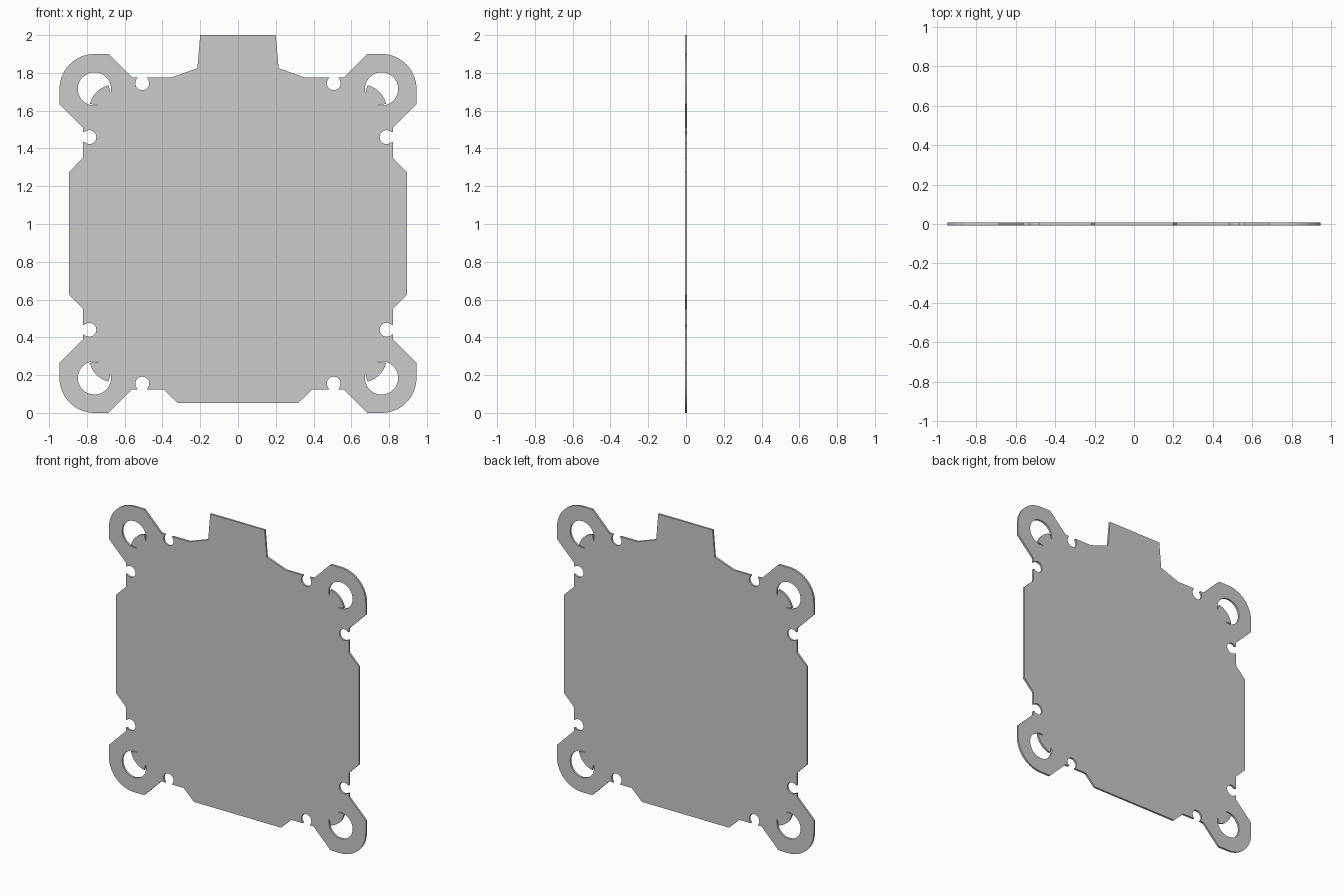
import bpy
from math import sin, cos, asin, degrees, radians, pi
from mathutils import Matrix

if "Cube" in bpy.data.objects:
    bpy.data.objects.remove(bpy.data.objects["Cube"])

MID = 0.95          # height of the plate's horizontal symmetry line
THICK = 0.013


def arc(cx, cy, r, a0, a1, n):
    return [(cx + r * cos(radians(a0 + (a1 - a0) * i / n)),
             cy + r * sin(radians(a0 + (a1 - a0) * i / n))) for i in range(n + 1)]


def notch(cx, cy, outward, r=0.037, neck=0.026):
    """Keyhole notch, round pocket open towards the outward angle."""
    half = degrees(asin(neck / r))
    return arc(cx, cy, r, outward + half, outward + 360 - half, 18)


# One corner, (x, height above mid line), from the top edge round to the side
corner = [(0.481, 0.825)] + notch(0.507, 0.795, 90)
corner += [(0.533, 0.825), (0.56, 0.825), (0.685, 0.95)]
corner += arc(0.76, 0.765, 0.185, 90, 0, 14)            # rounded ear
corner += [(0.945, 0.685), (0.82, 0.56), (0.82, 0.536)]
corner += notch(0.787, 0.51, 0)
corner += [(0.82, 0.484), (0.82, 0.40), (0.895, 0.325)]

# Right half outline: top tab, upper corner, lower corner, bottom lip
half = [(0.2, 2.0), (0.215, 1.825), (0.355, 1.775)]
half += [(x, MID + w) for x, w in corner]
half += [(x, MID - w) for x, w in reversed(corner)]
half += [(0.395, 0.125), (0.32, 0.053)]
outline = half + [(-x, z) for x, z in reversed(half)]

# Crescent hole in an ear: round hole cut by a smaller-bulge inner arc
hx, hw, hr = 0.76, 0.765, 0.088
ix, iw, ir = 0.657, 0.657, 0.13
hole = arc(hx, hw, hr, -105, 195, 28)
inner = arc(ix, iw, ir, 84, 6, 12)
hole += inner[1:-1]


# Filled 2D curve with holes, thickened
curve = bpy.data.curves.new("plate_profile", 'CURVE')
curve.dimensions = '2D'
curve.fill_mode = 'BOTH'
curve.extrude = THICK / 2


def add_loop(points):
    s = curve.splines.new('POLY')
    s.points.add(len(points) - 1)
    for p, (x, z) in zip(s.points, points):
        p.co = (x, z, 0, 1)
    s.use_cyclic_u = True


add_loop(outline)
for sx in (1, -1):
    for sz in (1, -1):
        add_loop([(sx * x, MID + sz * w) for x, w in hole])

# Turn the profile upright as a real mesh
profile = bpy.data.objects.new("plate_profile", curve)
bpy.context.collection.objects.link(profile)
mesh = bpy.data.meshes.new_from_object(
    profile.evaluated_get(bpy.context.evaluated_depsgraph_get()))
bpy.data.objects.remove(profile)
mesh.transform(Matrix.Rotation(pi / 2, 4, 'X'))
plate = bpy.data.objects.new("mounting_plate", mesh)
bpy.context.collection.objects.link(plate)

# Weld the caps to the rim and keep sharp edges
import bmesh
bm = bmesh.new()
bm.from_mesh(mesh)
bmesh.ops.remove_doubles(bm, verts=bm.verts, dist=0.0002)
bmesh.ops.recalc_face_normals(bm, faces=bm.faces)
bm.to_mesh(mesh)
bm.free()
bpy.context.view_layer.objects.active = plate
plate.select_set(True)
bpy.ops.object.shade_smooth_by_angle(angle=radians(30))
